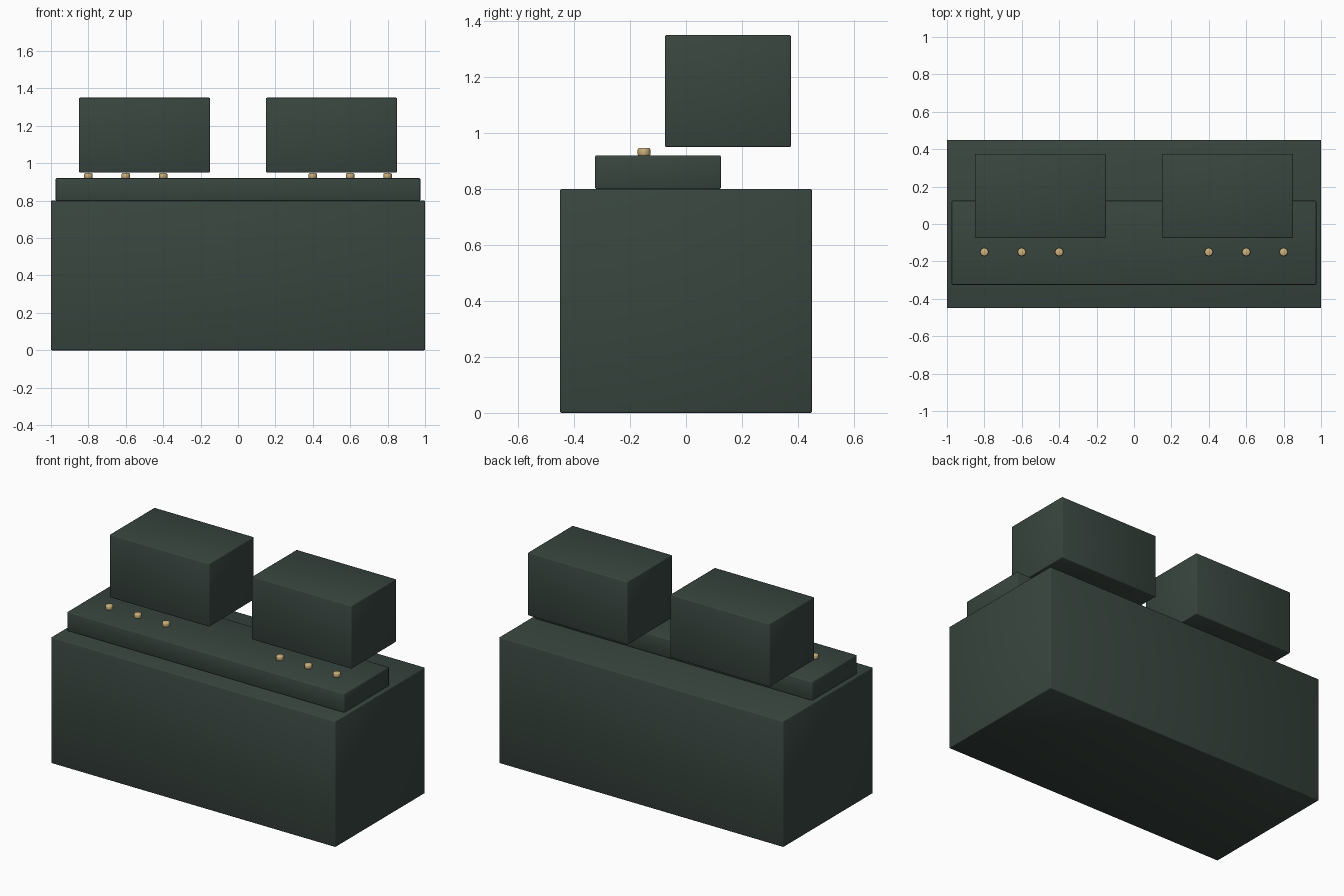
import bpy
from math import radians

cube = bpy.data.objects.get("Cube")
if cube:
    bpy.data.objects.remove(cube, do_unlink=True)


def material(name, rgb):
    m = bpy.data.materials.new(name)
    m.use_nodes = True
    color = (*rgb, 1)
    m.diffuse_color = color
    bsdf = next(n for n in m.node_tree.nodes if n.type == "BSDF_PRINCIPLED")
    bsdf.inputs["Base Color"].default_value = color
    return m


green = material("dark_green", (0.04, 0.06, 0.05))
brass = material("brass", (0.60, 0.44, 0.20))


def finish(name, mat, bevel, segments):
    """Name, colour, bevel and smooth the active object."""
    ob = bpy.context.object
    ob.name = name
    ob.data.materials.append(mat)
    mod = ob.modifiers.new("Bevel", "BEVEL")
    mod.width = bevel
    mod.segments = segments
    mod.limit_method = "ANGLE"
    mod.angle_limit = radians(50)
    bpy.ops.object.shade_smooth()
    return ob


def box(name, x, y, z):
    """Softly bevelled box spanning the given (min, max) ranges."""
    spans = (x, y, z)
    bpy.ops.mesh.primitive_cube_add(size=1, location=[(a + b) / 2 for a, b in spans])
    ob = bpy.context.object
    ob.scale = [b - a for a, b in spans]
    bpy.ops.object.transform_apply(location=False, rotation=False, scale=True)
    return finish(name, green, 0.005, 2)


# Cabinet body and the raised control deck
box("cabinet", (-1, 1), (-0.45, 0.45), (0, 0.8))
box("control_deck", (-0.975, 0.975), (-0.325, 0.125), (0.8, 0.92))

for side, s in (("left", 1), ("right", -1)):
    # Screen housing hovering above the deck
    box(side + "_screen_housing", sorted((0.15 * s, 0.85 * s)), (-0.075, 0.375), (0.95, 1.35))
    # Row of small brass buttons
    for i, x in enumerate((0.4, 0.6, 0.8)):
        bpy.ops.mesh.primitive_cylinder_add(
            vertices=8, radius=0.023, depth=0.03, location=(x * s, -0.15, 0.932))
        finish(f"{side}_button_{i + 1}", brass, 0.007, 2)
